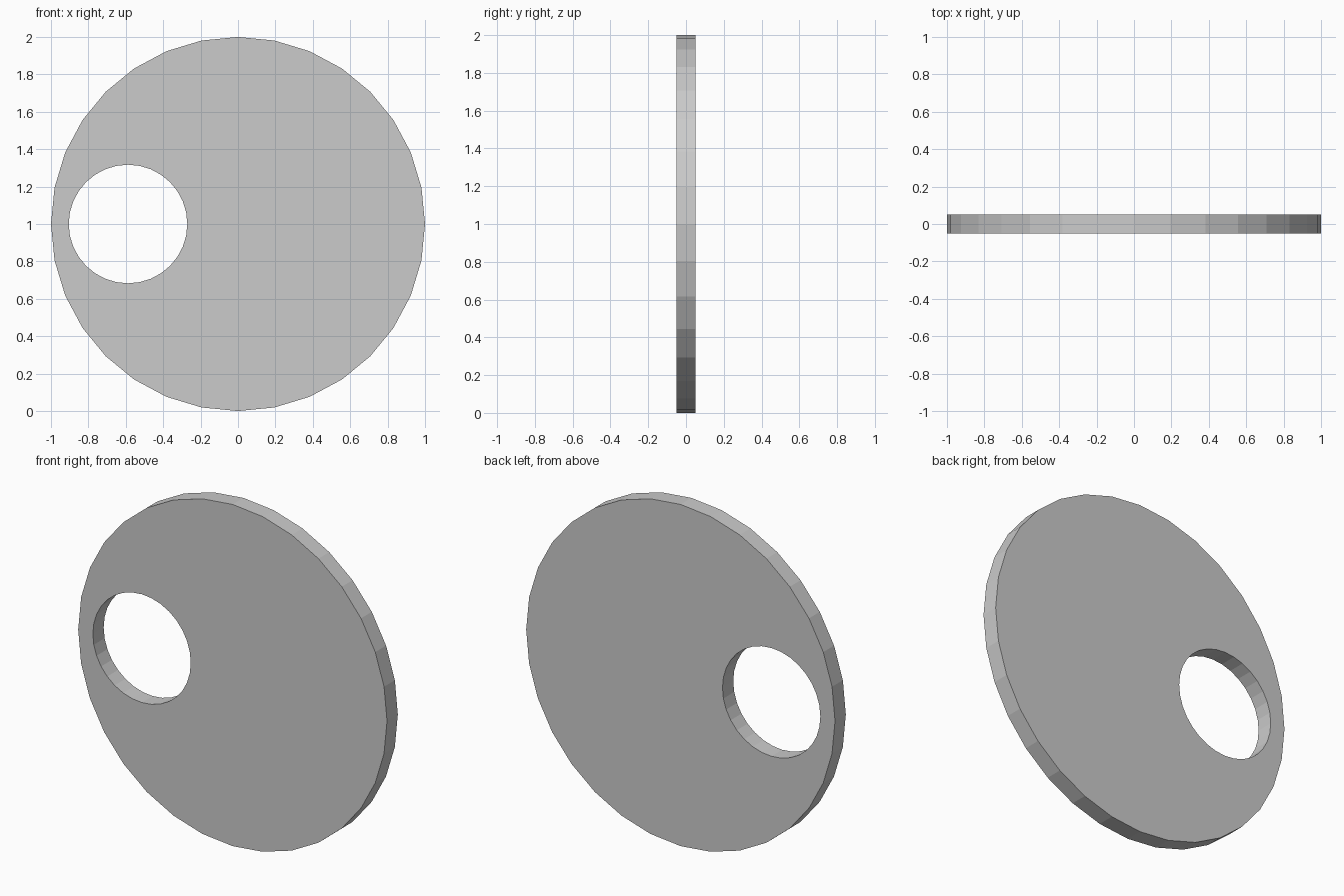
import bpy, bmesh
from math import sin, cos, pi

if "Cube" in bpy.data.objects:
    bpy.data.objects.remove(bpy.data.objects["Cube"])

SIDES = 32
HALF = 0.05


def ring(bm, cx, cz, radius, y):
    """Circle of vertices in the xz plane."""
    return [bm.verts.new((cx + radius * cos(2 * pi * i / SIDES), y,
                          cz + radius * sin(2 * pi * i / SIDES)))
            for i in range(SIDES)]


def bridge(bm, a, b):
    for i in range(SIDES):
        j = (i + 1) % SIDES
        bm.faces.new((a[i], a[j], b[j], b[i]))


# Thin disc with an off-centre round hole: front, rim, back, hole wall
bm = bmesh.new()
loops = [ring(bm, 0, 1, 1, -HALF), ring(bm, 0, 1, 1, HALF),
         ring(bm, -0.588, 1, 0.317, HALF), ring(bm, -0.588, 1, 0.317, -HALF)]
for k in range(4):
    bridge(bm, loops[k], loops[(k + 1) % 4])
bmesh.ops.recalc_face_normals(bm, faces=bm.faces)

mesh = bpy.data.meshes.new("pierced_disc")
bm.to_mesh(mesh)
bm.free()
disc = bpy.data.objects.new("pierced_disc", mesh)
bpy.context.collection.objects.link(disc)
